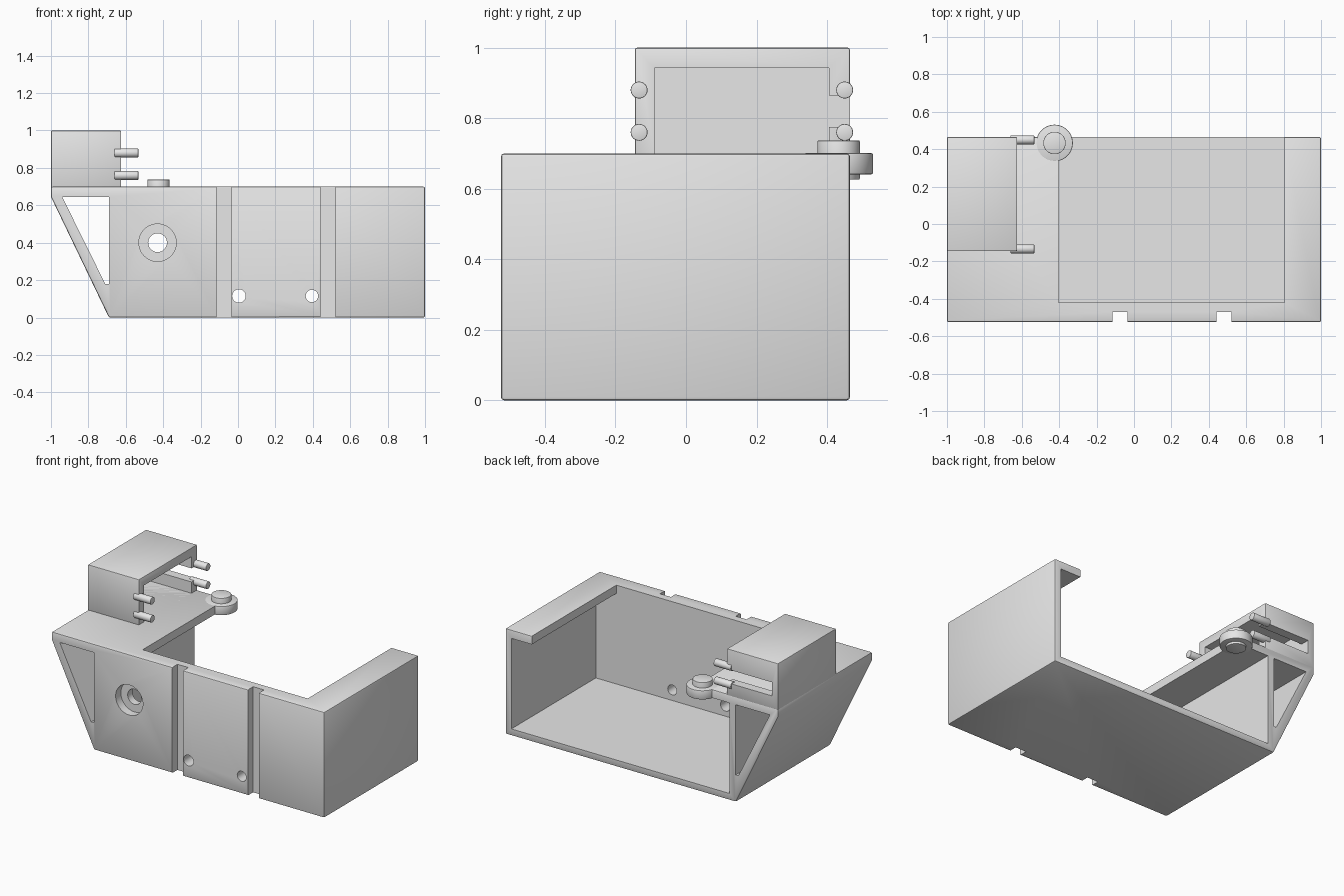
import bpy, bmesh, math
from mathutils import Matrix, Vector

if "Cube" in bpy.data.objects:
    bpy.data.objects.remove(bpy.data.objects["Cube"])

grey = bpy.data.materials.new("light grey")
grey.diffuse_color = (0.8, 0.8, 0.8, 1)
grey.use_nodes = True
grey.node_tree.nodes["Principled BSDF"].inputs["Base Color"].default_value = grey.diffuse_color


def make_object(name, bm, bevel=0):
    bmesh.ops.recalc_face_normals(bm, faces=bm.faces)
    if bevel:
        sharp = [e for e in bm.edges if e.calc_face_angle(0) > 0.5]
        bmesh.ops.bevel(bm, geom=sharp, offset=bevel, segments=2, profile=0.5,
                        affect='EDGES', clamp_overlap=True)
    mesh = bpy.data.meshes.new(name)
    bm.to_mesh(mesh)
    bm.free()
    mesh.materials.append(grey)
    obj = bpy.data.objects.new(name, mesh)
    bpy.context.collection.objects.link(obj)
    return obj


def prism(name, profile, y0, y1, bevel=0):
    """Extrude an x-z outline along y."""
    bm = bmesh.new()
    face = bm.faces.new([bm.verts.new((x, y0, z)) for x, z in profile])
    moved = bmesh.ops.extrude_face_region(bm, geom=[face])["geom"]
    verts = [v for v in moved if isinstance(v, bmesh.types.BMVert)]
    bmesh.ops.translate(bm, verts=verts, vec=(0, y1 - y0, 0))
    return make_object(name, bm, bevel)


def box(name, x0, x1, y0, y1, z0, z1, bevel=0):
    return prism(name, [(x0, z0), (x1, z0), (x1, z1), (x0, z1)], y0, y1, bevel)


def cylinder(name, start, end, radius, bevel=0, sides=48):
    a, b = Vector(start), Vector(end)
    turn = (b - a).to_track_quat('Z', 'Y').to_matrix().to_4x4()
    bm = bmesh.new()
    bmesh.ops.create_cone(bm, cap_ends=True, segments=sides, radius1=radius, radius2=radius,
                          depth=(b - a).length, matrix=Matrix.Translation((a + b) / 2) @ turn)
    return make_object(name, bm, bevel)


def cut(target, cutter):
    cutter.hide_render = True
    mod = target.modifiers.new("cut", 'BOOLEAN')
    mod.operation = 'DIFFERENCE'
    mod.solver = 'EXACT'
    mod.object = cutter
    bpy.context.view_layer.objects.active = target
    bpy.ops.object.modifier_apply(modifier=mod.name)
    bpy.data.objects.remove(cutter)


FRONT, BACK = -0.525, 0.465

# Main housing with a sloped left side
housing = prism("housing", [(-0.69, 0), (1, 0), (1, 0.7), (-1, 0.7), (-1, 0.645)],
                FRONT, BACK, 0.009)
# Cavity open to the back, and the opening in the top
cut(housing, box("cavity", -0.645, 0.955, -0.42, 0.8, 0.045, 0.645))
cut(housing, box("top_opening", -0.405, 0.805, -0.42, 0.8, 0.5, 0.9))
# Triangular window through the left wing
cut(housing, prism("wing_window", [(-0.94, 0.645), (-0.71, 0.18), (-0.69, 0.18), (-0.69, 0.645)],
                   -0.8, 0.8))
# Vertical grooves in the front
for x in (-0.115, 0.44):
    cut(housing, box("groove", x, x + 0.08, -0.8, -0.47, -0.2, 0.9))
# Round holes through the front wall: counterbore, bore and two screw holes
for x, z, r, depth in ((-0.43, 0.4, 0.1, -0.47), (-0.43, 0.4, 0.05, -0.3),
                       (0.005, 0.115, 0.036, -0.3), (0.395, 0.115, 0.033, -0.3)):
    cut(housing, cylinder("hole", (x, -0.8, z), (x, depth, z), r))

# Cover on top of the wing, open to the right with a slot in its back wall
cover = box("top_cover", -1, -0.625, -0.145, BACK, 0.69, 1, 0.006)
cut(cover, box("cover_hollow", -0.955, -0.4, -0.09, 0.405, 0.7, 0.942))
cut(cover, box("cover_slot", -0.955, -0.4, 0.35, 0.8, 0.775, 0.865))

# Pegs on the cover's open end
pegs = [cylinder("peg", (-0.66, y, z), (-0.533, y, z), 0.024, 0.003, 24)
        for y in (-0.133, 0.45) for z in (0.76, 0.88)]

# Round eyelet on the back corner with a pin through it
eyelet = cylinder("eyelet", (-0.425, 0.433, 0.641), (-0.425, 0.433, 0.701), 0.098, 0.005)
pin = cylinder("pin", (-0.425, 0.433, 0.626), (-0.425, 0.433, 0.737), 0.06, 0.003)

for obj in [housing, cover, eyelet, pin] + pegs:
    bpy.ops.object.select_all(action='DESELECT')
    obj.select_set(True)
    bpy.context.view_layer.objects.active = obj
    bpy.ops.object.shade_smooth_by_angle(angle=math.radians(30))
